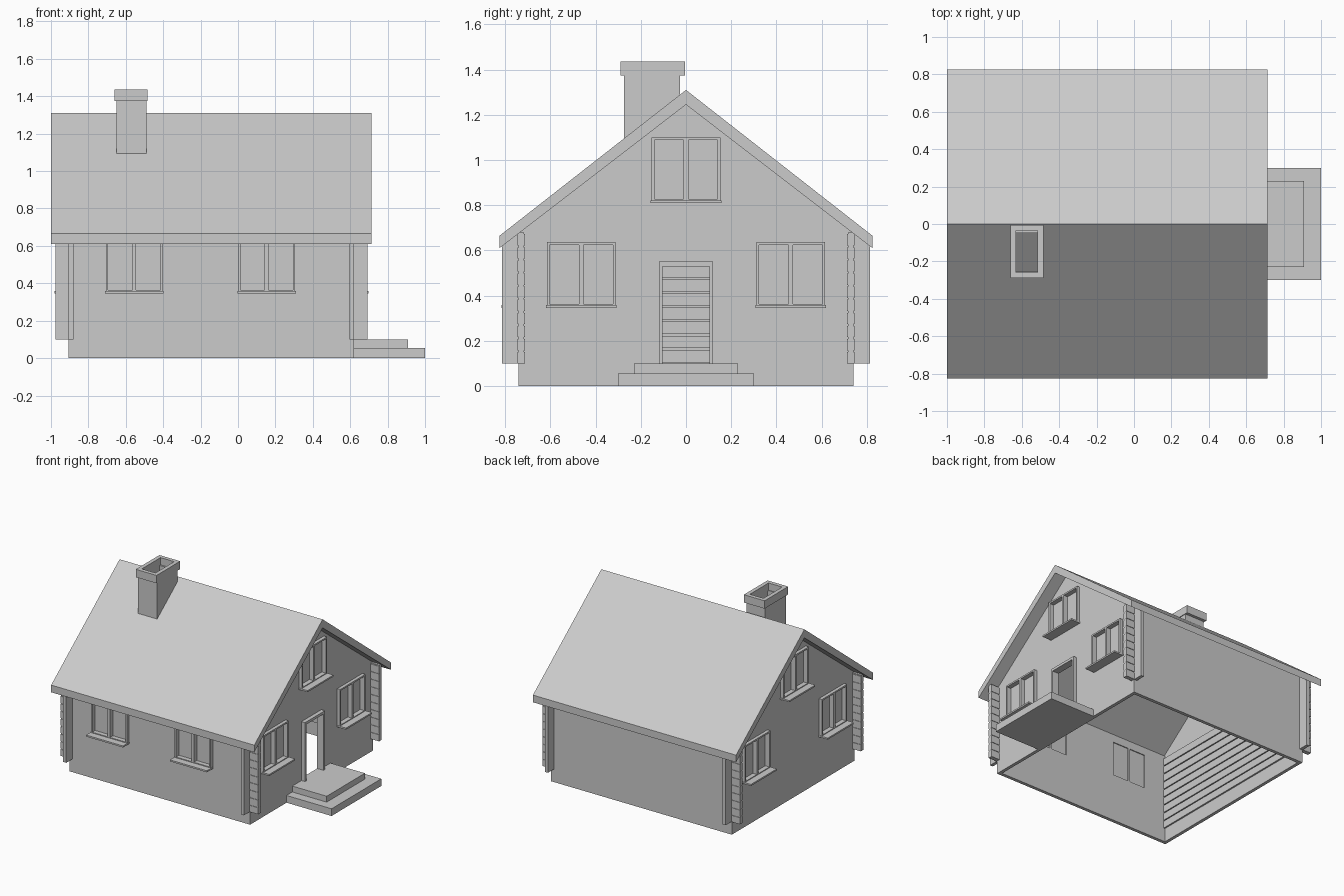
import bpy, bmesh, math
from mathutils import Matrix, Vector

if "Cube" in bpy.data.objects:
    bpy.data.objects.remove(bpy.data.objects["Cube"])

GREY = (0.6, 0.6, 0.6, 1)
mat = bpy.data.materials.new("plain_grey")
mat.use_nodes = True
mat.diffuse_color = GREY
mat.node_tree.nodes["Principled BSDF"].inputs["Base Color"].default_value = GREY


def finish(name, bm):
    bmesh.ops.recalc_face_normals(bm, faces=bm.faces)
    mesh = bpy.data.meshes.new(name)
    bm.to_mesh(mesh)
    bm.free()
    mesh.materials.append(mat)
    obj = bpy.data.objects.new(name, mesh)
    bpy.context.scene.collection.objects.link(obj)
    return obj


def boxes(name, spans, matrix=Matrix()):
    """One object from boxes given as (x0, x1, y0, y1, z0, z1)."""
    bm = bmesh.new()
    for x0, x1, y0, y1, z0, z1 in spans:
        size = Matrix.Diagonal((x1 - x0, y1 - y0, z1 - z0, 1))
        mid = Matrix.Translation(((x0 + x1) / 2, (y0 + y1) / 2, (z0 + z1) / 2))
        bmesh.ops.create_cube(bm, size=1, matrix=matrix @ mid @ size)
    return finish(name, bm)


def prism(name, profile, x0, x1):
    """Extrude a (y, z) profile along x."""
    bm = bmesh.new()
    face = bm.faces.new([bm.verts.new((x0, y, z)) for y, z in profile])
    ext = bmesh.ops.extrude_face_region(bm, geom=[face])["geom"]
    moved = [v for v in ext if isinstance(v, bmesh.types.BMVert)]
    bmesh.ops.translate(bm, verts=moved, vec=(x1 - x0, 0, 0))
    return finish(name, bm)


def cut(obj, cutter):
    cutter.hide_render = True
    mod = obj.modifiers.new("opening", "BOOLEAN")
    mod.operation, mod.object, mod.solver = "DIFFERENCE", cutter, "EXACT"
    bpy.context.view_layer.update()
    graph = bpy.context.evaluated_depsgraph_get()
    mesh = bpy.data.meshes.new_from_object(obj.evaluated_get(graph))
    obj.modifiers.clear()
    obj.data = mesh
    bpy.data.objects.remove(cutter)


LEFT, RIGHT, SIDE, THICK = -0.905, 0.62, 0.74, 0.025


def under(y):
    """Height of the roof underside."""
    return 1.245 - 0.77 * abs(y)


# Walls, open underneath
gable = [(-SIDE, 0), (SIDE, 0), (SIDE, 0.685), (0, 1.255), (-SIDE, 0.685)]
door_gable = prism("door_gable_wall", gable, RIGHT - THICK, RIGHT)
back_gable = prism("plain_gable_wall", gable, LEFT, LEFT + THICK)
x_in0, x_in1 = LEFT + THICK, RIGHT - THICK
front_wall = boxes("front_wall", [(x_in0, x_in1, -SIDE, THICK - SIDE, 0, 0.685)])
boxes("back_wall", [(x_in0, x_in1, SIDE - THICK, SIDE, 0, 0.685)])

# Log lining on the inside
logs = []
y_in = SIDE - THICK
for i in range(9):
    z0 = 0.105 + i * 0.0625
    z1 = z0 + 0.055
    logs.append((x_in0, x_in0 + 0.012, -y_in, y_in, z0, z1))
    logs.append((x_in0, x_in1, y_in - 0.012, y_in, z0, z1))
boxes("inner_logs", logs)

# Roof
prism("roof", [(-0.825, 0.61), (-0.825, 0.665), (0, 1.31), (0.825, 0.665),
               (0.825, 0.61), (0, 1.245)], -1, 0.715)


# Windows: local -y points out of the wall
def window(name, wall, centre, angle, height=0.285):
    m = Matrix.Translation(centre) @ Matrix.Rotation(math.radians(angle), 4, "Z")
    w, b, d0, d1 = 0.152, 0.012, -0.025, THICK
    cut(wall, boxes("cutter", [(-w + 0.004, w - 0.004, -0.1, 0.1, 0.004, height - 0.004)], m))
    boxes(name + "_frame", [
        (-w, -w + b, d0, d1, 0, height), (w - b, w, d0, d1, 0, height),
        (-w + b, w - b, d0, d1, height - b, height),
        (-w + b, w - b, d0, d1, 0, b),
        (-0.01, 0.01, d0, d1, b, height - b)], m)
    boxes(name + "_panes", [(-w + b, -0.01, 0.01, 0.018, b, height - b),
                            (0.01, w - b, 0.01, 0.018, b, height - b)], m)
    boxes(name + "_sill", [(-w - 0.004, w + 0.004, -0.077, 0, -0.006, 0.006)], m)


for side, wall, x, angle in (("door_side", door_gable, RIGHT, 90),
                             ("plain_side", back_gable, LEFT, -90)):
    for label, y, z in (("front_window", -0.463, 0.352), ("back_window", 0.463, 0.352),
                        ("attic_window", 0, 0.815)):
        window(side + "_" + label, wall, Vector((x, y, z)), angle)
for label, x in (("left", 0.153), ("right", -0.555)):
    window("front_wall_window_" + label, front_wall, Vector((x, -SIDE, 0.352)), 0)

# Doorway with frame
cut(door_gable, boxes("cutter", [(0.5, 0.7, -0.115, 0.115, 0.1, 0.545)]))
d0, d1 = RIGHT - THICK, RIGHT + 0.03
boxes("door_frame", [(d0, d1, -0.12, -0.105, 0.1, 0.55), (d0, d1, 0.105, 0.12, 0.1, 0.55),
                     (d0, d1, -0.105, 0.105, 0.53, 0.55)])

# Entrance steps
boxes("lower_step", [(RIGHT, 1, -0.3, 0.3, 0, 0.055)])
boxes("upper_step", [(RIGHT, 0.91, -0.23, 0.23, 0.055, 0.1)])

# Crossed log ends at the four corners
for sy, depth in ((-1, "front"), (1, "back")):
    for sx, wall_x, width in ((-1, LEFT, "right"), (1, RIGHT, "left")):
        name = depth + "_" + width
        prism(name + "_cross_board",
              [(sy * y, z) for y, z in ((0.73, 0.1), (0.815, 0.1),
                                        (0.815, under(0.815) + 0.01), (0.73, under(0.73) + 0.01))],
              wall_x - sx * THICK, wall_x)
        ends = []
        for i in range(10):
            z0 = 0.1 + i * 0.058
            a, b = sorted((wall_x - sx * 0.01, wall_x + sx * 0.072))
            for inset, low, high in ((0, 0, 0.05), (0.004, 0.05, 0.058)):
                y0, y1 = sorted((sy * (0.713 + inset), sy * (0.745 - inset)))
                ends.append((a, b, y0, y1, z0 + low, z0 + high))
        boxes(name + "_log_ends", ends)


# Chimney: hollow tubes, the shaft cut along the roof slope
def tube(name, x0, x1, y0, y1, z0, z1, wall, follow_roof=False):
    bm = bmesh.new()
    rings = []
    for inset in (0, wall):
        for z in (z0, z1):
            corners = ((x0 + inset, y0 + inset), (x1 - inset, y0 + inset),
                       (x1 - inset, y1 - inset), (x0 + inset, y1 - inset))
            rings.append([bm.verts.new((x, y, under(y) + 0.03 if follow_roof and z == z0 else z))
                          for x, y in corners])
    out0, out1, in0, in1 = rings
    for a, b in ((out0, out1), (out1, in1), (in1, in0), (in0, out0)):
        for i in range(4):
            j = (i + 1) % 4
            bm.faces.new((a[i], a[j], b[j], b[i]))
    return finish(name, bm)


tube("chimney_shaft", -0.65, -0.49, -0.275, -0.027, 1.06, 1.38, 0.02, True)
tube("chimney_cap", -0.66, -0.485, -0.29, -0.005, 1.375, 1.435, 0.03)
